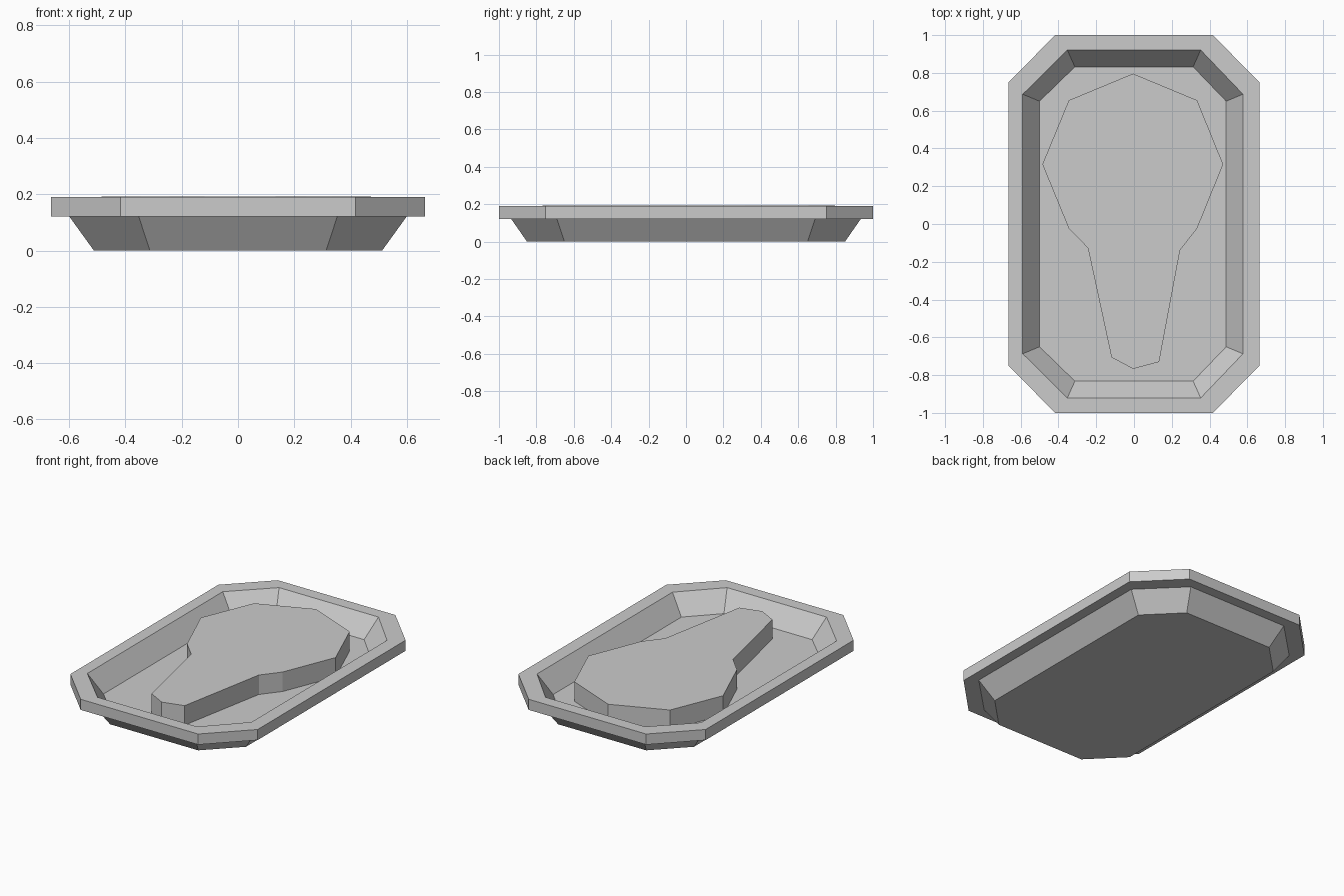
import bpy
import bmesh

cube = bpy.data.objects.get("Cube")
if cube:
    bpy.data.objects.remove(cube, do_unlink=True)

grey = bpy.data.materials.new("light_grey")
grey.use_nodes = True
grey.diffuse_color = (0.6, 0.6, 0.6, 1)
grey.node_tree.nodes["Principled BSDF"].inputs["Base Color"].default_value = (0.6, 0.6, 0.6, 1)


def octagon(x, y, cx, cy, z, shift=0.0):
    """Rectangle with cut corners: half sizes x, y and half edge lengths cx, cy."""
    points = [(cx, -y), (x, -cy), (x, cy), (cx, y),
              (-cx, y), (-x, cy), (-x, -cy), (-cx, -y)]
    return [(px + (shift if abs(px) == x else 0), py, z) for px, py in points]


def loft(name, rings):
    """Skin a stack of matching rings and cap both ends."""
    bm = bmesh.new()
    loops = [[bm.verts.new(p) for p in ring] for ring in rings]
    count = len(loops[0])
    for low, high in zip(loops, loops[1:]):
        for i in range(count):
            j = (i + 1) % count
            bm.faces.new((low[i], low[j], high[j], high[i]))
    bm.faces.new(loops[0][::-1])
    bm.faces.new(loops[-1])
    bmesh.ops.recalc_face_normals(bm, faces=bm.faces)
    mesh = bpy.data.meshes.new(name)
    bm.to_mesh(mesh)
    bm.free()
    mesh.materials.append(grey)
    obj = bpy.data.objects.new(name, mesh)
    bpy.context.collection.objects.link(obj)
    return obj


# Tray: base, flared wall, overhanging rim, then down the inside to the floor
RIM_LOW, RIM_TOP, FLOOR = 0.122, 0.19, 0.068
loft("tray", [
    octagon(0.512, 0.85, 0.313, 0.65, 0),
    octagon(0.60, 0.935, 0.353, 0.69, RIM_LOW),
    octagon(0.665, 1.0, 0.417, 0.75, RIM_LOW),
    octagon(0.665, 1.0, 0.417, 0.75, RIM_TOP),
    octagon(0.583, 0.921, 0.353, 0.687, RIM_TOP, -0.006),
    octagon(0.494, 0.832, 0.313, 0.65, FLOOR, -0.006),
])

# Slab resting on the tray floor, broad at the back and tapering to the front
outline = [(-0.005, 0.796), (-0.345, 0.655), (-0.485, 0.316), (-0.345, -0.024),
           (-0.244, -0.127), (-0.119, -0.706), (-0.005, -0.767), (0.133, -0.73),
           (0.244, -0.138), (0.334, -0.024), (0.472, 0.316), (0.334, 0.655)]
loft("slab", [[(x, y, z) for x, y in outline] for z in (FLOOR, 0.193)])
